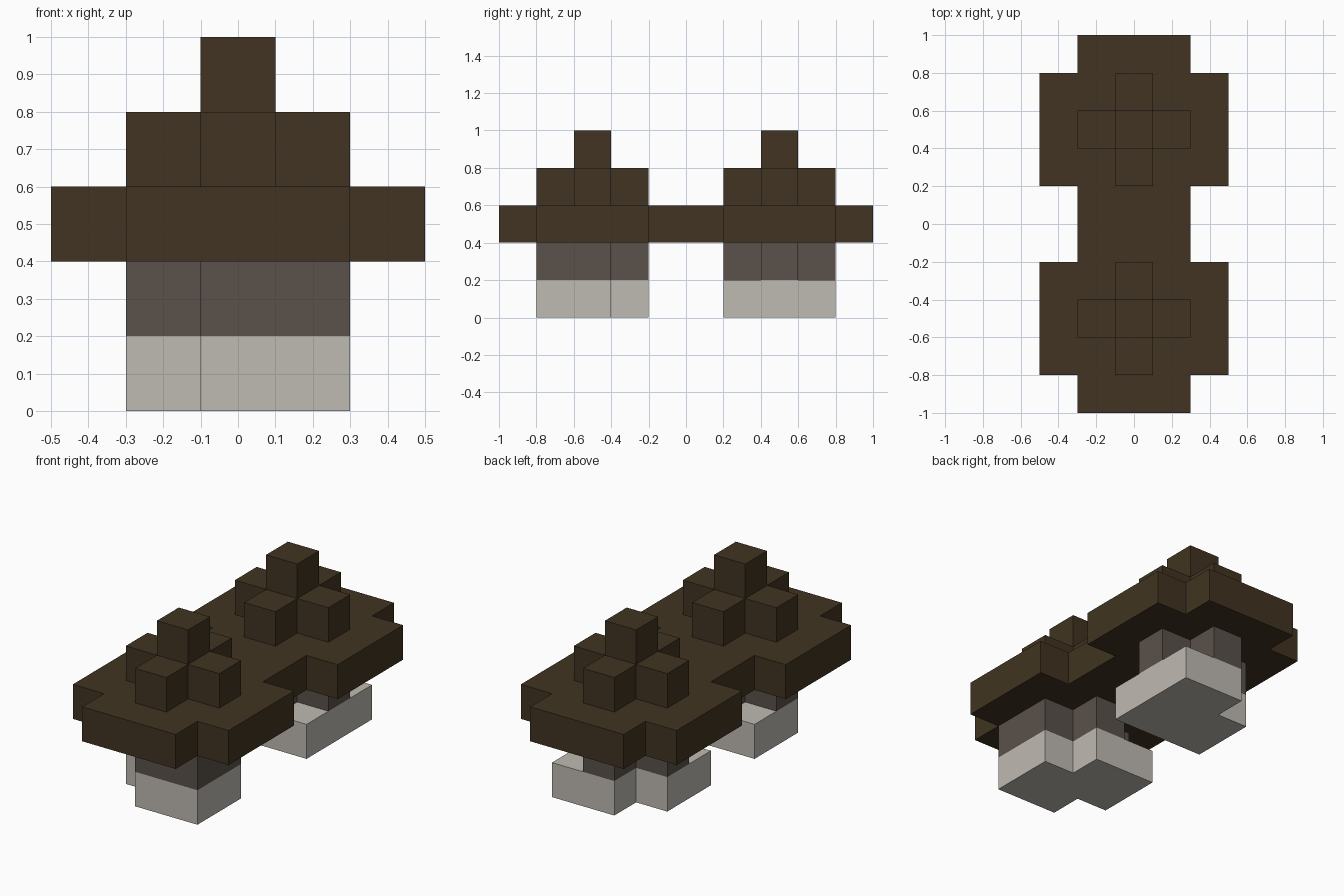
import bpy, bmesh
from mathutils import Vector

if "Cube" in bpy.data.objects:
    bpy.data.objects.remove(bpy.data.objects["Cube"])

S = 0.2  # edge length of one block


def block(x0, x1, y0, y1, z):
    """Block positions in an inclusive range; y is counted from the front end."""
    return {(x, y, z) for x in range(x0, x1 + 1) for y in range(y0, y1 + 1)}


def plus(cy, z):
    return block(-1, 1, cy, cy, z) | block(0, 0, cy - 1, cy + 1, z)


def square(cy, z):
    return block(-1, 1, cy - 1, cy + 1, z)


FRONT, BACK = 2, 7  # centre rows of the two halves

# Slab with notched sides, topped by two stepped peaks
slab = block(-1, 1, 0, 9, 2)
peaks = set()
for c in (FRONT, BACK):
    slab |= block(-2, 2, c - 1, c + 1, 2)
    peaks |= plus(c, 3) | {(0, c, 4)}

# Dark supports: plus shapes, the front one with its right corner filled
supports = plus(FRONT, 1) | {(1, FRONT - 1, 1)} | plus(BACK, 1)

# Pale feet: squares with some corners missing
front_foot = square(FRONT, 0) - {(-1, FRONT - 1, 0), (1, FRONT + 1, 0)}
back_foot = square(BACK, 0) - {(-1, BACK + 1, 0)}

solid = slab | peaks | supports | front_foot | back_foot


def material(name, rgb):
    m = bpy.data.materials.new(name)
    m.diffuse_color = (*rgb, 1)
    m.use_nodes = True
    m.node_tree.nodes["Principled BSDF"].inputs["Base Color"].default_value = m.diffuse_color
    return m


brown = material("dark_brown", (0.052, 0.034, 0.015))
grey = material("warm_dark_grey", (0.102, 0.083, 0.069))
pale = material("pale_stone", (0.521, 0.491, 0.445))


def build(name, cells, mat):
    """Mesh the exposed block sides, then merge coplanar faces."""
    bm = bmesh.new()
    for cell in sorted(cells):
        centre = Vector((cell[0], cell[1] - 4.5, cell[2] + 0.5))
        for axis in range(3):
            for sign in (-1, 1):
                n = Vector((0, 0, 0))
                n[axis] = sign
                if tuple(int(a + b) for a, b in zip(cell, n)) in solid:
                    continue
                u, v = Vector((0, 0, 0)), Vector((0, 0, 0))
                u[(axis + 1) % 3] = 0.5
                v[(axis + 2) % 3] = 0.5 * sign
                mid = centre + n * 0.5
                bm.faces.new([bm.verts.new((mid + p) * S)
                              for p in (-u - v, u - v, u + v, v - u)])
    bmesh.ops.remove_doubles(bm, verts=bm.verts[:], dist=0.001)
    bmesh.ops.dissolve_limit(bm, angle_limit=0.01, verts=bm.verts[:], edges=bm.edges[:])
    me = bpy.data.meshes.new(name)
    bm.to_mesh(me)
    bm.free()
    me.materials.append(mat)
    bpy.context.collection.objects.link(bpy.data.objects.new(name, me))


build("slab", slab, brown)
build("peaks", peaks, brown)
build("supports", supports, grey)
build("front_foot", front_foot, pale)
build("back_foot", back_foot, pale)
